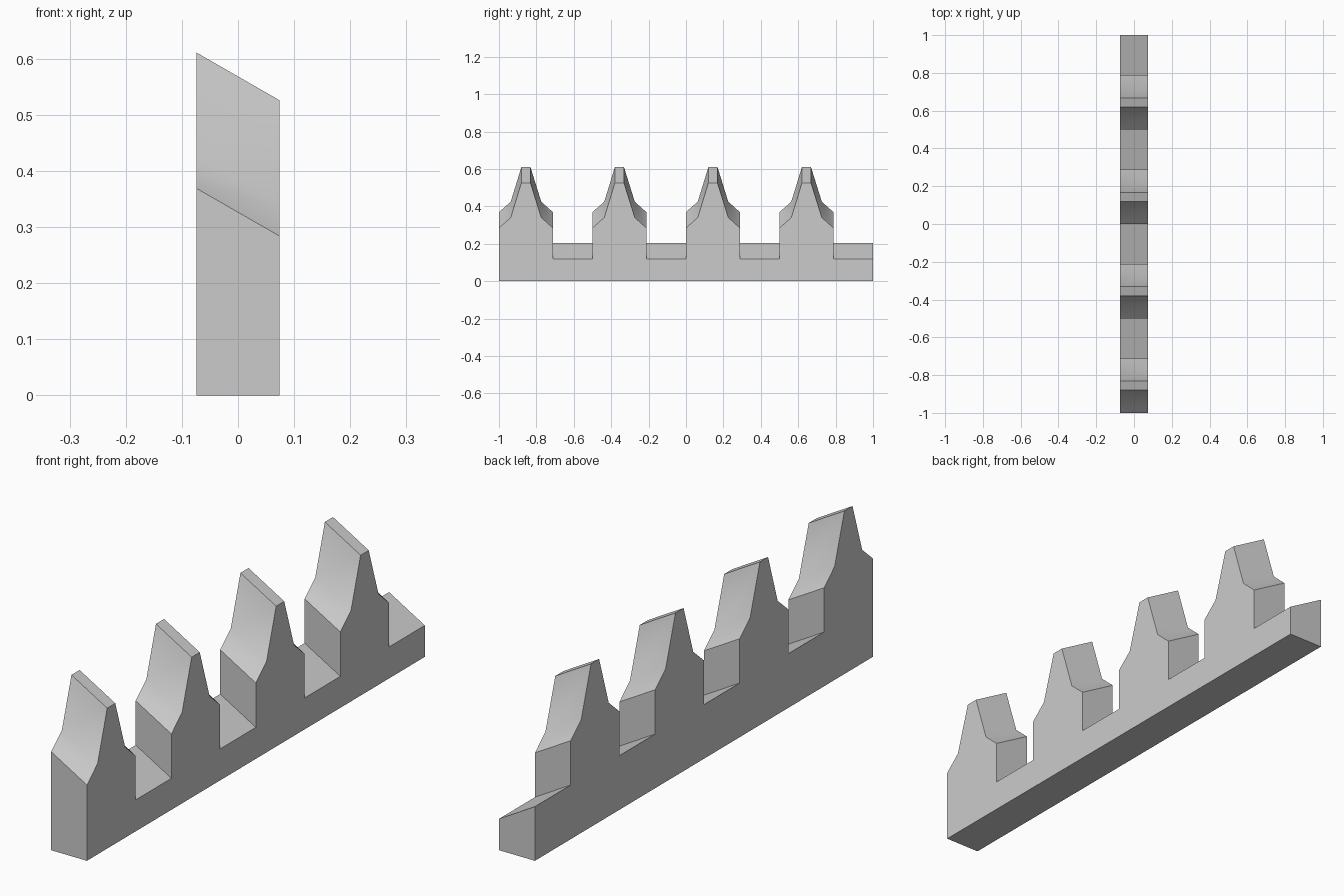
import bpy, bmesh, math

if "Cube" in bpy.data.objects:
    bpy.data.objects.remove(bpy.data.objects["Cube"])

HALF = 0.074      # half thickness in x
DROP = 0.085      # top edge falls this much from -x to +x
COUNT, PITCH = 4, 0.5

# One pointed merlon and the gap after it (y, z on the tall side)
UNIT = [(0, 0.369), (0.063, 0.425), (0.12, 0.611), (0.168, 0.611),
        (0.226, 0.425), (0.288, 0.369), (0.288, 0.203), (0.5, 0.203)]

# Repeat the unit along the wall, then close along the flat base
profile = [(-1 + i * PITCH + y, z) for i in range(COUNT) for y, z in UNIT]
profile += [(1, 0), (-1, 0)]

# Battlement wall: tall and short side faces bridged by sloping strips
bm = bmesh.new()
tall = [bm.verts.new((-HALF, y, z)) for y, z in profile]
short = [bm.verts.new((HALF, y, z - DROP if z > 0 else 0)) for y, z in profile]
bm.faces.new(tall)
bm.faces.new(short[::-1])
n = len(profile)
for i in range(n):
    j = (i + 1) % n
    bm.faces.new((tall[i], short[i], short[j], tall[j]))
bmesh.ops.recalc_face_normals(bm, faces=bm.faces)

mesh = bpy.data.meshes.new("battlement_wall")
bm.to_mesh(mesh)
bm.free()
wall = bpy.data.objects.new("battlement_wall", mesh)
bpy.context.collection.objects.link(wall)

# Soften only the bend at each merlon shoulder
bpy.context.view_layer.objects.active = wall
wall.select_set(True)
bpy.ops.object.shade_smooth_by_angle(angle=math.radians(35))
